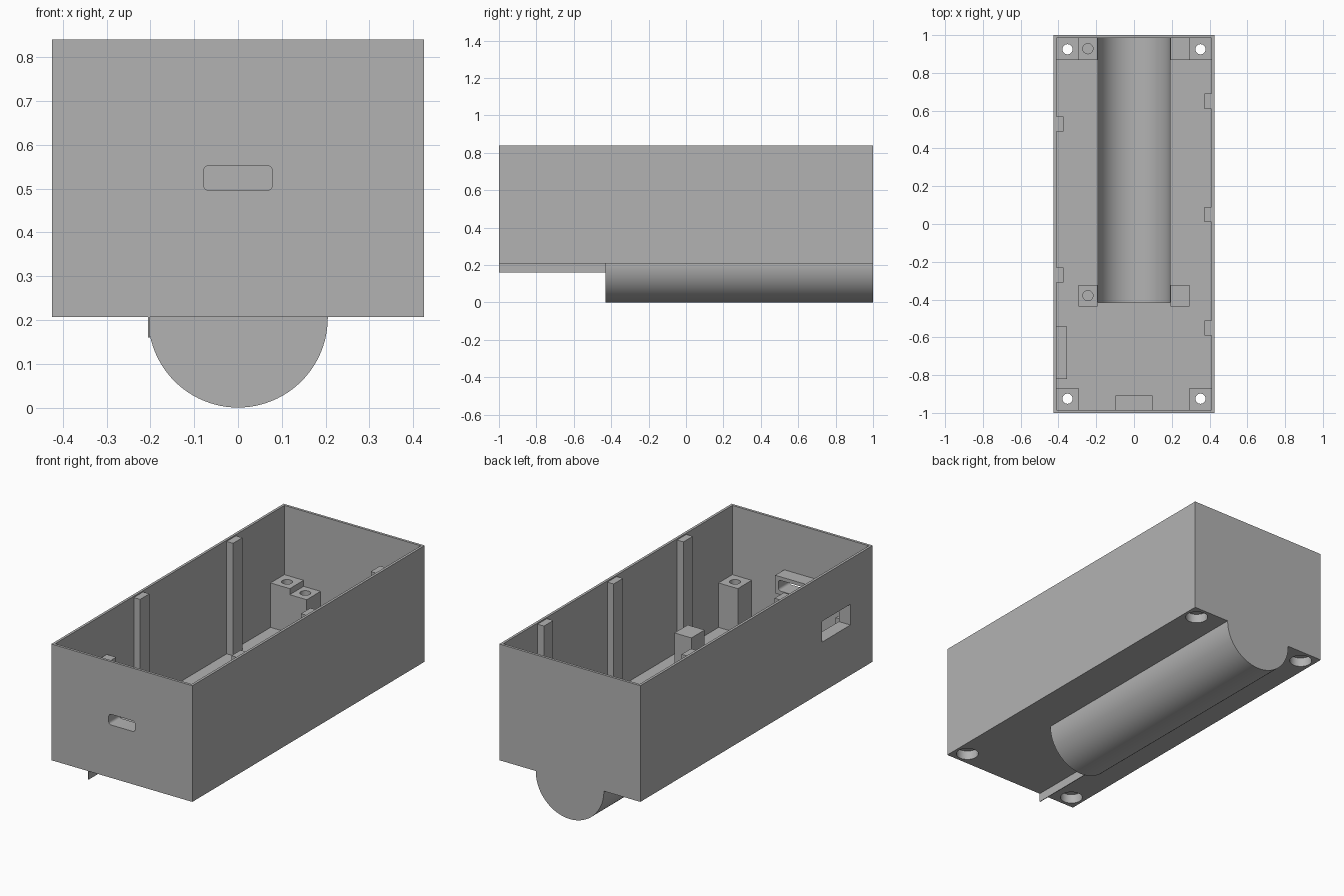
import bpy
import bmesh
from math import pi
from mathutils import Matrix, Vector

if "Cube" in bpy.data.objects:
    bpy.data.objects.remove(bpy.data.objects["Cube"])

grey = bpy.data.materials.new("plain grey plastic")
grey.use_nodes = True
grey.diffuse_color = (0.45, 0.45, 0.45, 1)
grey.node_tree.nodes["Principled BSDF"].inputs["Base Color"].default_value = (0.45, 0.45, 0.45, 1)

# Main sizes
HALF_W, HALF_L, BASE, TOP = 0.425, 1.0, 0.207, 0.84
WALL = 0.014
IN_W, IN_L, FLOOR = HALF_W - WALL, HALF_L - WALL, BASE + WALL
TROUGH_R = 0.205
SINK = 0.004  # overlap between a part and the shell


def finish(name, bm):
    mesh = bpy.data.meshes.new(name)
    bm.to_mesh(mesh)
    bm.free()
    mesh.materials.append(grey)
    obj = bpy.data.objects.new(name, mesh)
    bpy.context.collection.objects.link(obj)
    return obj


def box(name, x, y, z):
    """Box from (min, max) pairs on each axis."""
    bm = bmesh.new()
    size = [b - a for a, b in (x, y, z)]
    centre = Vector([(a + b) / 2 for a, b in (x, y, z)])
    bmesh.ops.create_cube(bm, size=1, matrix=Matrix.Translation(centre) @ Matrix.Diagonal((*size, 1)))
    return finish(name, bm)


def cylinder(name, radius, depth, centre, along_y=False, sides=32):
    bm = bmesh.new()
    turn = Matrix.Rotation(pi / 2 if along_y else 0, 4, "X")
    bmesh.ops.create_cone(bm, cap_ends=True, segments=sides, radius1=radius, radius2=radius,
                          depth=depth, matrix=Matrix.Translation(centre) @ turn)
    return finish(name, bm)


def select(obj):
    bpy.ops.object.select_all(action="DESELECT")
    obj.select_set(True)
    bpy.context.view_layer.objects.active = obj


def combine(obj, tool, operation="DIFFERENCE"):
    """Apply a boolean and discard the tool."""
    select(obj)
    mod = obj.modifiers.new("boolean", "BOOLEAN")
    mod.operation, mod.solver, mod.object = operation, "EXACT", tool
    bpy.ops.object.modifier_apply(modifier=mod.name)
    bpy.data.objects.remove(tool)


def smooth(obj):
    select(obj)
    bpy.ops.object.shade_smooth_by_angle(angle=pi / 6)


# Open case with a rounded battery trough hanging below the floor
case = box("case", (-HALF_W, HALF_W), (-HALF_L, HALF_L), (BASE, TOP))
front_end = -0.43
combine(case, cylinder("trough", TROUGH_R, HALF_L - front_end,
                       (0, (HALF_L + front_end) / 2, TROUGH_R), True, 96), "UNION")
combine(case, box("cavity", (-IN_W, IN_W), (-IN_L, IN_L), (FLOOR, TOP + 0.1)))
front_end += WALL
combine(case, cylinder("trough_hollow", TROUGH_R - WALL, IN_L - front_end,
                       (0, (IN_L + front_end) / 2, TROUGH_R), True, 96))


# Screw posts in the four corners, with countersunk holes from below
def screw_cutters(x, y):
    return [cylinder("screw_hole", 0.027, 1, (x, y, 0.4)),
            cylinder("screw_head_recess", 0.057, 0.1, (x, y, BASE))]


for sx, side in ((-1, "right"), (1, "left")):
    for sy, end in ((-1, "front"), (1, "back")):
        xs = sorted((sx * 0.295, sx * (IN_W + SINK)))
        ys = sorted((sy * 0.867, sy * (IN_L + SINK)))
        post = box(f"{end}_{side}_screw_post", xs, ys, (FLOOR - SINK, 0.463))
        for part in (case, post):
            for tool in screw_cutters(sx * 0.352, sy * 0.925):
                combine(part, tool)
        smooth(post)

    # Lower board posts beside the trough; the right pair has pin holes
    for end, ys in (("middle", (-0.436, -0.322)), ("back", (0.867, IN_L + SINK))):
        xs = sorted((sx * 0.193, sx * 0.295))
        post = box(f"{end}_{side}_board_post", xs, ys, (FLOOR - SINK, 0.43))
        if sx < 0:
            y = -0.379 if end == "middle" else 0.928
            combine(post, cylinder("pin_hole", 0.027, 0.2, (-0.244, y, 0.43)))
            smooth(post)

# Full-height ribs on the side walls
for sx, side, places in ((-1, "right", (-0.27, 0.53)), (1, "left", (-0.55, 0.05, 0.65))):
    for i, y in enumerate(places):
        xs = sorted((sx * 0.373, sx * (IN_W + SINK)))
        box(f"{side}_wall_rib_{i + 1}", xs, (y - 0.04, y + 0.04), (FLOOR - SINK, 0.833))


# Front port: rounded slot through the wall and its inner housing
def slot_cutter():
    tool = box("slot", (-0.079, 0.079), (-1.1, -0.8), (0.495, 0.553))
    bm = bmesh.new()
    bm.from_mesh(tool.data)
    edges = [e for e in bm.edges if abs(e.verts[0].co.y - e.verts[1].co.y) > 0.1]
    bmesh.ops.bevel(bm, geom=edges, offset=0.014, segments=5, profile=0.5, affect="EDGES")
    bm.to_mesh(tool.data)
    bm.free()
    return tool


port = box("front_port_housing", (-0.098, 0.098), (-IN_L - SINK, -0.908), (0.475, 0.573))

# Right window: rectangular opening with its inner housing
window = box("side_window_housing", (-IN_W - SINK, -0.355), (-0.82, -0.542), (0.46, 0.612))
for part in (case, port):
    combine(part, slot_cutter())
for part in (case, window):
    combine(part, box("window_opening", (-0.5, -0.3), (-0.808, -0.562), (0.48, 0.593)))
smooth(case)
smooth(port)

# Thin fin under the floor, running from the trough to the front
box("underside_fin", (-0.205, -0.201), (-HALF_L, -0.428), (0.16, BASE + SINK))
